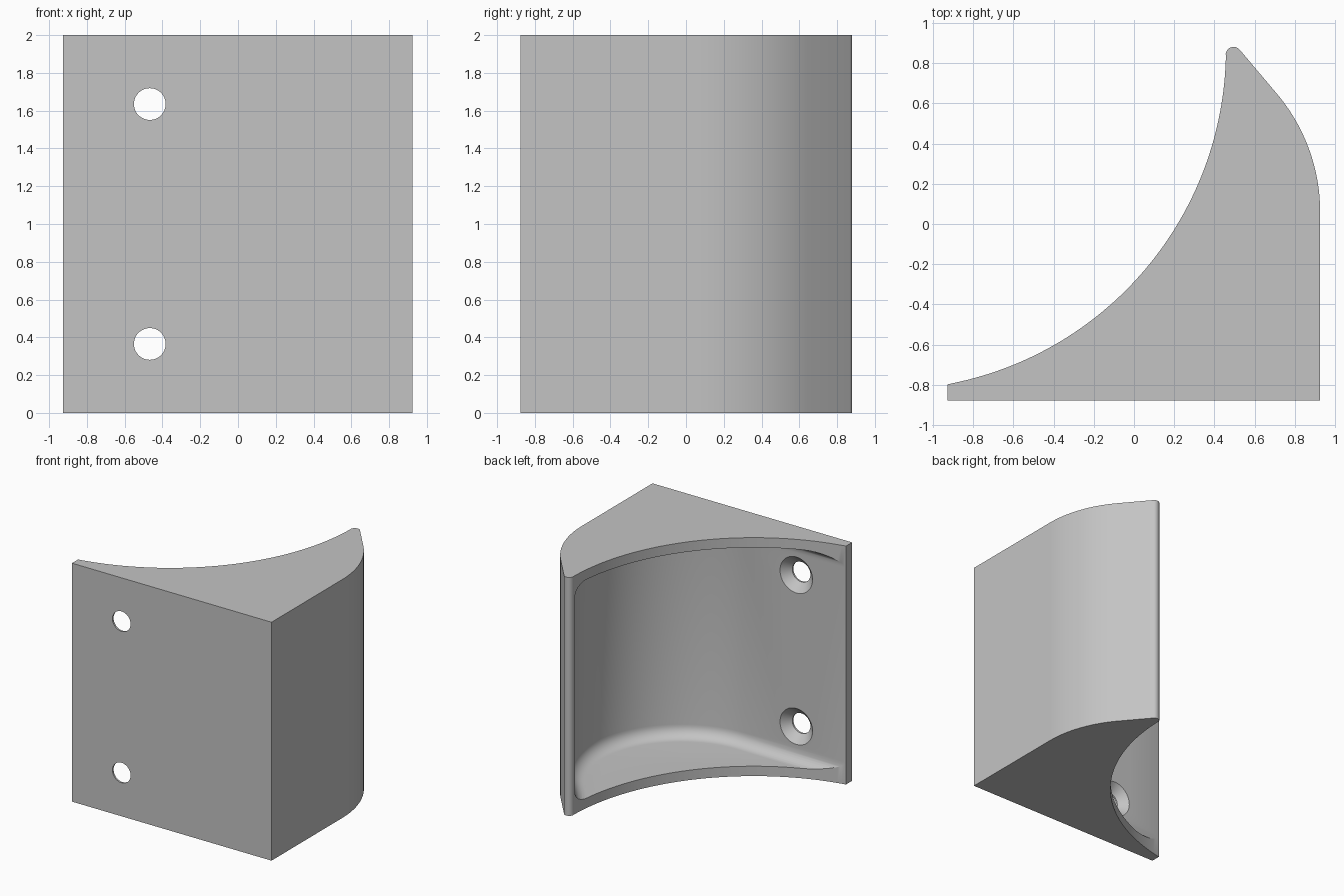
import bpy, bmesh, math
from mathutils import Vector

if "Cube" in bpy.data.objects:
    bpy.data.objects.remove(bpy.data.objects["Cube"])

grey = bpy.data.materials.new("plain grey")
grey.diffuse_color = (0.55, 0.55, 0.55, 1)
grey.use_nodes = True
grey.node_tree.nodes["Principled BSDF"].inputs["Base Color"].default_value = grey.diffuse_color


def arc(cx, cy, r, a0, a1, n):
    """Points on a circular arc, angles in degrees."""
    return [(cx + r * math.cos(math.radians(a0 + (a1 - a0) * i / n)),
             cy + r * math.sin(math.radians(a0 + (a1 - a0) * i / n))) for i in range(n + 1)]


def loft(name, rings):
    """Closed solid through a stack of equal-length rings."""
    bm = bmesh.new()
    loops = [[bm.verts.new(p) for p in ring] for ring in rings]
    n = len(loops[0])
    for lo, hi in zip(loops, loops[1:]):
        for i in range(n):
            j = (i + 1) % n
            bm.faces.new((lo[i], lo[j], hi[j], hi[i]))
    bm.faces.new(loops[0][::-1])
    bm.faces.new(loops[-1])
    bmesh.ops.recalc_face_normals(bm, faces=bm.faces)
    me = bpy.data.meshes.new(name)
    bm.to_mesh(me)
    bm.free()
    me.materials.append(grey)
    ob = bpy.data.objects.new(name, me)
    bpy.context.collection.objects.link(ob)
    return ob


# Body: flat front and side, rounded outer shoulder, rounded tip, concave back
WALL = 40.5  # direction of the slanted wall near the tip
outline = [(-0.927, -0.877), (0.925, -0.877)]
outline += arc(0.015, 0.06, 0.91, 0, WALL, 24)
outline += arc(0.495, 0.84, 0.04, WALL, 172, 12)
hollow = arc(-1.238, 0.87, 1.695, -1, -79.5, 64)
outline += hollow[:-1] + [(-0.927, -0.797)]
body = loft("corner_bracket", [[(x, y, z) for x, y in outline] for z in (0, 2)])


# Pocket: follows the outer wall, with rounded floor and ceiling edges
def pocket_ring(d, z):
    pts = [(-1.3, 1.6), (-1.3, -0.795 + d)]
    pts += arc(0.015, 0.045, 0.84 - d, -90, WALL, 48)
    a = math.radians(WALL)
    end = Vector(pts[-1]) + 0.9 * Vector((-math.sin(a), math.cos(a)))
    pts.append(tuple(end))
    return [(x, y, z) for x, y in pts]


FILLET, RIM = 0.1, 0.083
rings = []
for i in range(9):
    t = math.radians(90 * i / 8)
    rings.append((FILLET * (1 - math.sin(t)), RIM + FILLET * (1 - math.cos(t))))
rings += [(d, 2 - z) for d, z in reversed(rings)]
cutters = [loft("pocket_cutter", [pocket_ring(d, z) for d, z in rings])]

# Two countersunk screw holes
for z in (0.365, 1.635):
    steps = ((-1.0, 0.084), (-0.862, 0.084), (-0.795, 0.151), (-0.62, 0.151))
    cutters.append(loft("screw_hole_cutter", [
        [(x, y, zz) for x, zz in arc(-0.467, z, r, 0, 360 * 47 / 48, 47)] for y, r in steps]))

for c in cutters:
    c.hide_render = True
    m = body.modifiers.new(c.name, "BOOLEAN")
    m.operation = "DIFFERENCE"
    m.solver = "EXACT"
    m.object = c

# Bake the cuts and smooth the curved walls
bpy.context.view_layer.objects.active = body
body.select_set(True)
for m in list(body.modifiers):
    bpy.ops.object.modifier_apply(modifier=m.name)
for c in cutters:
    bpy.data.objects.remove(c)
bpy.ops.object.shade_smooth_by_angle(angle=math.radians(25))
